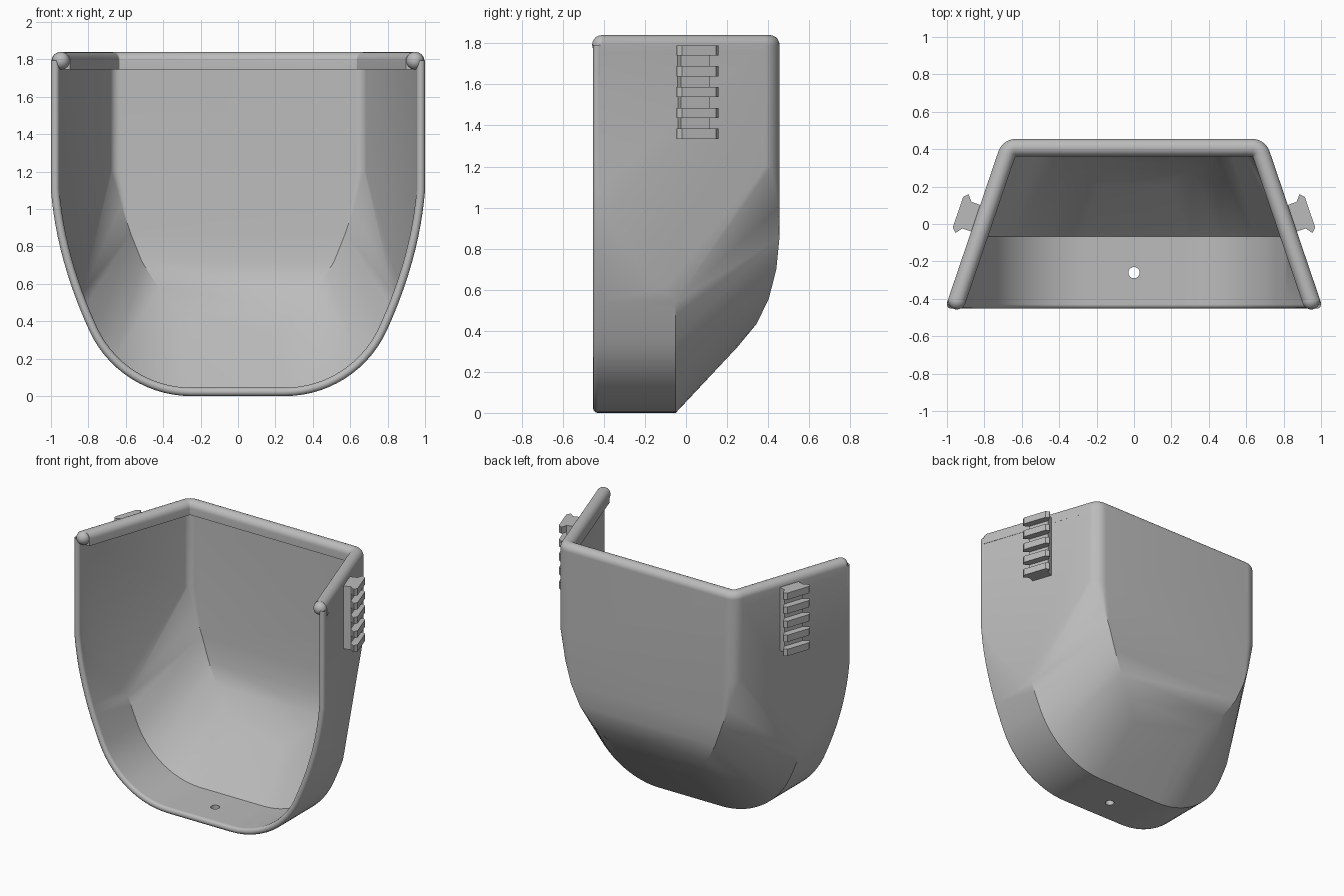
import bpy, bmesh
from math import sin, cos, radians, pi
from mathutils import Vector

cube = bpy.data.objects.get("Cube")
if cube:
    bpy.data.objects.remove(cube, do_unlink=True)

GREY = bpy.data.materials.new("plain grey")
GREY.use_nodes = True
GREY.diffuse_color = (0.5, 0.5, 0.5, 1)
GREY.node_tree.nodes["Principled BSDF"].inputs["Base Color"].default_value = (0.5, 0.5, 0.5, 1)

WALL, RIM_R, RIM_Z = 0.045, 0.047, 1.793
BACK, FRONT, TAPER, CORNER = 0.455, -0.43, 0.34, 0.1
SLANT = 1.056            # slanted wall thickness measured along x


def side_x(y, off=0):
    return 1.01 - TAPER * (y + 0.45) - off * SLANT


def activate(ob):
    bpy.ops.object.select_all(action='DESELECT')
    ob.select_set(True)
    bpy.context.view_layer.objects.active = ob


def make(name, bm):
    bmesh.ops.recalc_face_normals(bm, faces=bm.faces)
    mesh = bpy.data.meshes.new(name)
    bm.to_mesh(mesh)
    bm.free()
    mesh.materials.append(GREY)
    ob = bpy.data.objects.new(name, mesh)
    bpy.context.collection.objects.link(ob)
    return ob


def smooth(ob, angle=30):
    activate(ob)
    bpy.ops.object.shade_smooth_by_angle(angle=radians(angle))


def cut(ob, cutter):
    mod = ob.modifiers.new("cut", 'BOOLEAN')
    mod.operation, mod.solver, mod.object = 'DIFFERENCE', 'EXACT', cutter
    activate(ob)
    bpy.ops.object.modifier_apply(modifier=mod.name)
    bpy.data.objects.remove(cutter, do_unlink=True)


def u_curve(off):
    """Right half of the front outline, inset by off."""
    pts = []
    for i in range(15):
        a = radians(65 * i / 14)
        pts.append(Vector((0.25 + 0.6 * sin(a), 0.6 - 0.6 * cos(a))))
    a, b, c = pts[-1], Vector((0.971, 0.734)), Vector((1, 1.1))
    for i in range(1, 13):
        t = i / 12
        pts.append(a * (1 - t) ** 2 + b * 2 * t * (1 - t) + c * t * t)
    out = []
    for i, p in enumerate(pts):
        d = (pts[min(i + 1, len(pts) - 1)] - pts[max(i - 1, 0)]).normalized()
        if i == 0:
            d = Vector((1, 0))
        if i == len(pts) - 1:
            d = Vector((0, 1))
        out.append(p + Vector((-d.y, d.x)) * off)
    return out


def plan_corner(off):
    """Rounded rear corner of the plan, inset by off."""
    cy = BACK - CORNER
    cx = side_x(cy, CORNER)
    r = CORNER - off
    angles = [radians(18.8 + (90 - 18.8) * i / 8) for i in range(9)]
    return [Vector((cx + r * cos(a), cy + r * sin(a))) for a in angles]


# Crease between the rear panel and the lower side facets
CREASE = [(.22, .25, .32), (.34, .345, .435), (.45, .404, .558),
          (.54, .44, .7), (.6, BACK, .85), (.65, .447, 1.0)]


def body(name, off, y0, top):
    pts = []
    edge_y = -0.05 - 0.4 * off
    for p in u_curve(off):
        y = -0.45 + (1.01 - off * SLANT - p.x) / TAPER
        pts += [(p.x, y0, p.y), (p.x, max(y0, min(y, edge_y)), p.y)]
    pts += [(1 - off, y0, top), (1 - off, FRONT, top)]
    pts += [(x - .6 * off, y - off, z + .4 * off) for x, y, z in CREASE]
    for p in plan_corner(off):
        pts += [(p.x, p.y, 1.2), (p.x, p.y, top)]
    bm = bmesh.new()
    for x, y, z in pts:
        bm.verts.new((x, y, z))
        bm.verts.new((-x, y, z))
    bmesh.ops.remove_doubles(bm, verts=bm.verts, dist=0.0005)
    res = bmesh.ops.convex_hull(bm, input=bm.verts)
    junk = {v for v in res["geom_interior"] + res["geom_unused"]
            if isinstance(v, bmesh.types.BMVert)}
    bmesh.ops.delete(bm, geom=list(junk), context='VERTS')
    bmesh.ops.dissolve_limit(bm, angle_limit=0.002, verts=bm.verts, edges=bm.edges)
    return make(name, bm)


# Hollow shell with a drain hole
shell = body("shell", 0, FRONT, RIM_Z)
cut(shell, body("hollow_cutter", WALL, -0.7, 2.1))
bpy.ops.mesh.primitive_cylinder_add(vertices=32, radius=0.03, depth=0.2, location=(0, -0.26, 0.02))
cut(shell, bpy.context.object)
smooth(shell)

# Rounded front lip following the U outline
half = u_curve(WALL / 2) + [Vector((1 - WALL / 2, RIM_Z))]
path = [(-p.x, p.y) for p in reversed(half)] + [(p.x, p.y) for p in half]
curve = bpy.data.curves.new("front_lip", 'CURVE')
curve.dimensions = '3D'
curve.bevel_depth = WALL / 2
curve.bevel_resolution = 4
spline = curve.splines.new('POLY')
spline.points.add(len(path) - 1)
for pt, (x, z) in zip(spline.points, path):
    pt.co = (x, FRONT, z, 1)
lip = bpy.data.objects.new("front_lip", curve)
bpy.context.collection.objects.link(lip)
curve.materials.append(GREY)
activate(lip)
bpy.ops.object.convert(target='MESH')
smooth(bpy.context.object, 50)

# Thick top rim: round above, flat below, swept around the plan
END = -0.41
section = [(0, RIM_Z - RIM_R)]
section += [(RIM_R * (1 - cos(pi * i / 16)), RIM_Z + RIM_R * sin(pi * i / 16)) for i in range(17)]
section += [(2 * RIM_R, RIM_Z - RIM_R)]
bm = bmesh.new()
rows = []
for off, z in section:
    right = [Vector((side_x(END, off), END))] + plan_corner(off)
    line = right + [Vector((-p.x, p.y)) for p in reversed(right)]
    rows.append([bm.verts.new((p.x, p.y, z)) for p in line])
for r in range(len(rows)):
    a, b = rows[r], rows[(r + 1) % len(rows)]
    for i in range(len(a) - 1):
        bm.faces.new((a[i], a[i + 1], b[i + 1], b[i]))
for end in (0, -1):
    bm.faces.new([row[end] for row in rows])
smooth(make("top_rim", bm), 40)

# Rounded rim ends and the two side rails
NECK = [(-.075, -.01), (.075, -.01), (.075, .05), (-.075, .05)]
TOOTH = [(-.075, .0), (.075, .0), (.075, .05), (.107, .075), (.107, .08),
         (.087, .1), (-.087, .1), (-.107, .08), (-.107, .075), (-.075, .05)]
OUT = Vector((1, TAPER)).normalized()
ALONG = Vector((-OUT.y, OUT.x))


def prism(bm, outline, z0, z1, side):
    base = Vector((side_x(0.031), 0.031))
    flat = [base + ALONG * t + OUT * n for t, n in outline]
    low, high = ([bm.verts.new((side * p.x, p.y, z)) for p in flat] for z in (z0, z1))
    bm.faces.new(low)
    bm.faces.new(high)
    for i in range(len(flat)):
        j = (i + 1) % len(flat)
        bm.faces.new((low[i], low[j], high[j], high[i]))


for label, side in (("left", 1), ("right", -1)):
    bpy.ops.mesh.primitive_uv_sphere_add(segments=24, ring_count=12, radius=RIM_R,
                                         location=(side * side_x(END, RIM_R), END, RIM_Z))
    ball = bpy.context.object
    ball.name = label + "_rim_end"
    ball.data.materials.append(GREY)
    smooth(ball, 60)

    bm = bmesh.new()
    prism(bm, NECK, 1.335, 1.79, side)
    for k in range(5):
        z = 1.335 + k * 0.1015
        prism(bm, TOOTH, z, z + 0.049, side)
    make(label + "_rail", bm)
